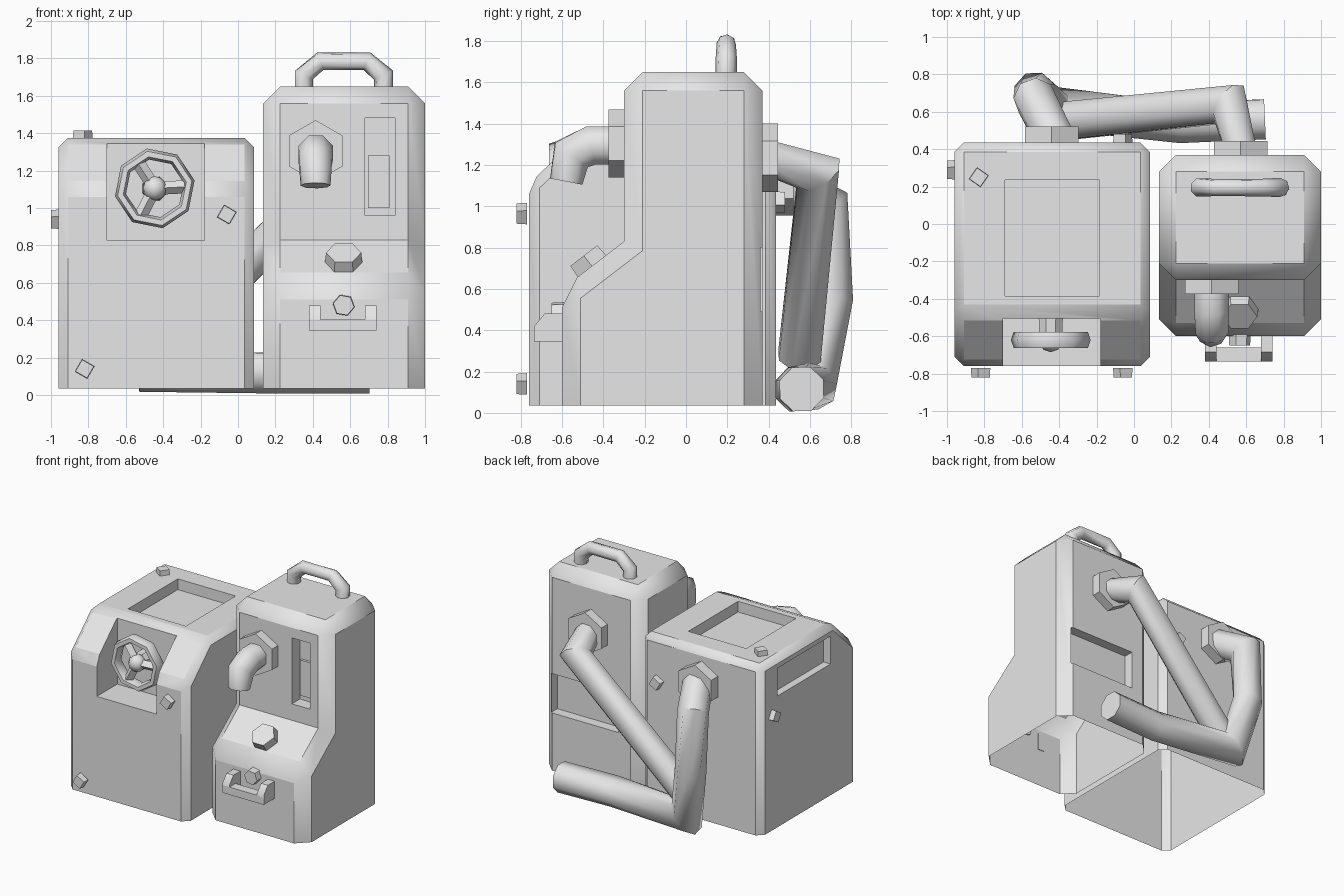
import bpy, bmesh, math
from mathutils import Vector, Matrix

if "Cube" in bpy.data.objects:
    bpy.data.objects.remove(bpy.data.objects["Cube"])

GREY = (0.8, 0.8, 0.8, 1)
mat = bpy.data.materials.new("light_grey")
mat.use_nodes = True
mat.diffuse_color = GREY
mat.node_tree.nodes["Principled BSDF"].inputs["Base Color"].default_value = GREY


def finish(name, bm, angle=40):
    """Turn a bmesh into a named, shaded object."""
    bmesh.ops.recalc_face_normals(bm, faces=bm.faces)
    me = bpy.data.meshes.new(name)
    bm.to_mesh(me)
    bm.free()
    me.materials.append(mat)
    ob = bpy.data.objects.new(name, me)
    bpy.context.collection.objects.link(ob)
    smooth(ob, angle)
    return ob


def smooth(ob, angle):
    bpy.ops.object.select_all(action='DESELECT')
    ob.select_set(True)
    bpy.context.view_layer.objects.active = ob
    bpy.ops.object.shade_smooth_by_angle(angle=math.radians(angle))


def extrude_profile(name, pts, x0, x1):
    """Solid from a (y, z) outline, extruded along x."""
    bm = bmesh.new()
    face = bm.faces.new([bm.verts.new((x0, y, z)) for y, z in pts])
    ext = bmesh.ops.extrude_face_region(bm, geom=[face])
    moved = [v for v in ext["geom"] if isinstance(v, bmesh.types.BMVert)]
    bmesh.ops.translate(bm, verts=moved, vec=(x1 - x0, 0, 0))
    return finish(name, bm)


def box(name, lo, hi):
    return extrude_profile(name, [(lo[1], lo[2]), (hi[1], lo[2]), (hi[1], hi[2]), (lo[1], hi[2])],
                           lo[0], hi[0])


def housing(name, pts, x0, x1, width, pockets):
    """Bevelled shell, open at the bottom, with pockets cut into it."""
    ob = extrude_profile(name, pts, x0, x1)
    bm = bmesh.new()
    bm.from_mesh(ob.data)
    floor = min(v.co.z for v in bm.verts)
    edges = [e for e in bm.edges if max(v.co.z for v in e.verts) > floor + 0.01
             and e.calc_face_angle(0) > 0.1 and e.is_convex]
    bmesh.ops.bevel(bm, geom=edges, offset=width, segments=1, affect='EDGES', profile=0.5)
    bm.to_mesh(ob.data)
    bm.free()
    for i, (lo, hi) in enumerate(pockets):
        cutter = box(f"{name}_cutter_{i}", lo, hi)
        cutter.hide_render = True
        mod = ob.modifiers.new("pocket", 'BOOLEAN')
        mod.object, mod.operation, mod.solver = cutter, 'DIFFERENCE', 'EXACT'
        bpy.context.view_layer.objects.active = ob
        bpy.ops.object.modifier_apply(modifier=mod.name)
        bpy.data.objects.remove(cutter)
    bm = bmesh.new()
    bm.from_mesh(ob.data)
    bottom = [f for f in bm.faces if f.calc_center_median().z < floor + 0.001]
    bmesh.ops.delete(bm, geom=bottom, context='FACES')
    bm.to_mesh(ob.data)
    bm.free()
    smooth(ob, 50)
    return ob


def stud(name, base, axis, r, h, sides=6, turn=0, taper=0.94):
    """Short prism standing on a surface along an axis."""
    axis = Vector(axis).normalized()
    bm = bmesh.new()
    bmesh.ops.create_cone(bm, cap_ends=True, segments=sides, radius1=r, radius2=r * taper, depth=h)
    m = (Matrix.Translation(Vector(base) + axis * h / 2)
         @ axis.to_track_quat('Z', 'Y').to_matrix().to_4x4()
         @ Matrix.Rotation(math.radians(turn), 4, 'Z'))
    bm.transform(m)
    return finish(name, bm, 30)


def tube(name, path, radii, sides=8, closed=False):
    """Mitred pipe swept along a path."""
    pts = [Vector(p) for p in path]
    bm, rings, up, n = bmesh.new(), [], None, len(path)
    for i, p in enumerate(pts):
        a = (p - pts[i - 1]).normalized() if i else (pts[1] - p).normalized()
        b = (pts[i + 1] - p).normalized() if i < n - 1 else a
        t = (a + b).normalized()
        if up is None:
            up = a.orthogonal().normalized()
        up = (up - a * up.dot(a)).normalized()
        side = a.cross(up)
        ring = []
        for k in range(sides):
            ang = 2 * math.pi * (k + 0.5) / sides
            off = (up * math.cos(ang) + side * math.sin(ang)) * radii[i]
            # slide along the incoming direction onto the mitre plane
            ring.append(bm.verts.new(p + off - a * (off.dot(t) / a.dot(t))))
        rings.append(ring)
        up = (up - b * up.dot(b)).normalized()
    for r0, r1 in zip(rings, rings[1:]):
        for k in range(sides):
            j = (k + 1) % sides
            bm.faces.new((r0[k], r0[j], r1[j], r1[k]))
    bm.faces.new(rings[0])
    bm.faces.new(rings[-1])
    return finish(name, bm, 50)


# Wide housing with sloped front edge: wheel, top and side pockets
housing("wide_housing",
        [(-.76, .035), (-.76, 1.11), (-.48, 1.375), (.435, 1.375), (.435, .035)],
        -.96, .085, .05,
        [((-.7, -.9, .825), (-.18, -.505, 1.6)),
         ((-.69, -.385, 1.29), (-.185, .235, 1.6)),
         ((-1.2, -.43, 1.07), (-.9, .23, 1.29))])

# Tall housing with stepped front: gauge and back pockets
housing("tall_housing",
        [(-.6, .035), (-.6, .6), (-.3, .83), (-.3, 1.65), (.37, 1.65), (.37, .035)],
        .135, 1.0, .09,
        [((.68, -.5, .96), (.84, -.2, 1.48)),
         ((.33, .29, .49), (.92, .6, .8))])
box("gauge_slider", (.695, -.22, 1.0), (.81, -.19, 1.28))

# Square studs on the wide housing
for name, base, axis, turn in [
        ("front_stud_low", (-.82, -.77, .14), (0, -1, 0), 15),
        ("front_stud_high", (-.06, -.77, .965), (0, -1, 0), 15),
        ("top_stud", (-.83, .25, 1.365), (0, 0, 1), 10),
        ("side_stud", (-.95, .29, .94), (-1, 0, 0), 15),
        ("back_stud", (-.06, .43, 1.02), (0, 1, 0), 15)]:
    stud(name, base, axis, .054, .05, 4, turn)

# Hand wheel: rim, hub, shaft and spokes
WHEEL = Vector((-.445, -.62, 1.105))
bm = bmesh.new()
loops = []
for i in range(8):
    a = math.tau * (i + 0.25) / 8
    out = Vector((math.cos(a), 0, math.sin(a)))
    loops.append([bm.verts.new(WHEEL + out * (.187 + .03 * math.cos(b)) + Vector((0, .05 * math.sin(b), 0)))
                  for b in [math.tau * k / 6 for k in range(6)]])
for i in range(8):
    for k in range(6):
        p, q, j = loops[i], loops[(i + 1) % 8], (k + 1) % 6
        bm.faces.new((p[k], p[j], q[j], q[k]))
finish("wheel_rim", bm, 60)
bm = bmesh.new()
bmesh.ops.create_uvsphere(bm, u_segments=10, v_segments=6, radius=.065)
bm.transform(Matrix.Translation(WHEEL))
finish("wheel_hub", bm, 60)
stud("wheel_shaft", (WHEEL.x, -.5, WHEEL.z), (0, -1, 0), .07, .1, 8, 22.5)
for i in range(3):
    a = math.tau * i / 3 + 0.05
    tip = WHEEL + Vector((math.cos(a), 0, math.sin(a))) * .18
    tube(f"wheel_spoke_{i}", [WHEEL, tip], [.035, .035], 4)

# Spout with hexagonal flange
stud("spout_flange", (.415, -.29, 1.305), (0, -1, 0), .165, .085, 6, 0, 1)
tube("spout", [(.415, -.35, 1.295), (.415, -.46, 1.295), (.415, -.555, 1.25), (.415, -.58, 1.12)],
     [.1, .1, .095, .08])

# Hexagonal button on the slope, small knob and pull bracket below
stud("slope_button", (.565, -.455, .71), (0, -.61, .79), .1, .065, 6, 30)
stud("knob", (.565, -.59, .48), (0, -1, 0), .06, .06, 6, 20)
box("bracket_bar", (.38, -.735, .345), (.74, -.66, .405))
for name, x in (("bracket_arm_right", .38), ("bracket_arm_left", .68)):
    extrude_profile(name, [(-.735, .345), (-.735, .42), (-.685, .48), (-.595, .48), (-.595, .345)],
                    x, x + .06)

# Carrying handle
tube("carry_handle", [(.352, .195, 1.62), (.352, .195, 1.71), (.44, .195, 1.785), (.69, .195, 1.785),
                      (.778, .195, 1.71), (.778, .195, 1.62)], [.052, .052, .047, .047, .052, .052])

# Back hoses with hexagonal flanges
stud("tall_hose_flange", (.57, .36, 1.235), (0, 1, 0), .165, .085, 6, 0, 1)
stud("wide_hose_flange", (-.44, .42, 1.12), (0, 1, 0), .165, .1, 6, 0, 1)
tube("tall_hose", [(.57, .4, 1.235), (.51, .64, 1.16), (-.38, .55, .28)], [.09, .105, .11])
tube("wide_hose", [(-.42, .45, 1.12), (-.53, .67, 1.0), (-.53, .7, .55), (-.44, .62, .13),
                   (.25, .54, .115), (.7, .56, .115)],
     [.11, .115, .115, .115, .115, .115])
